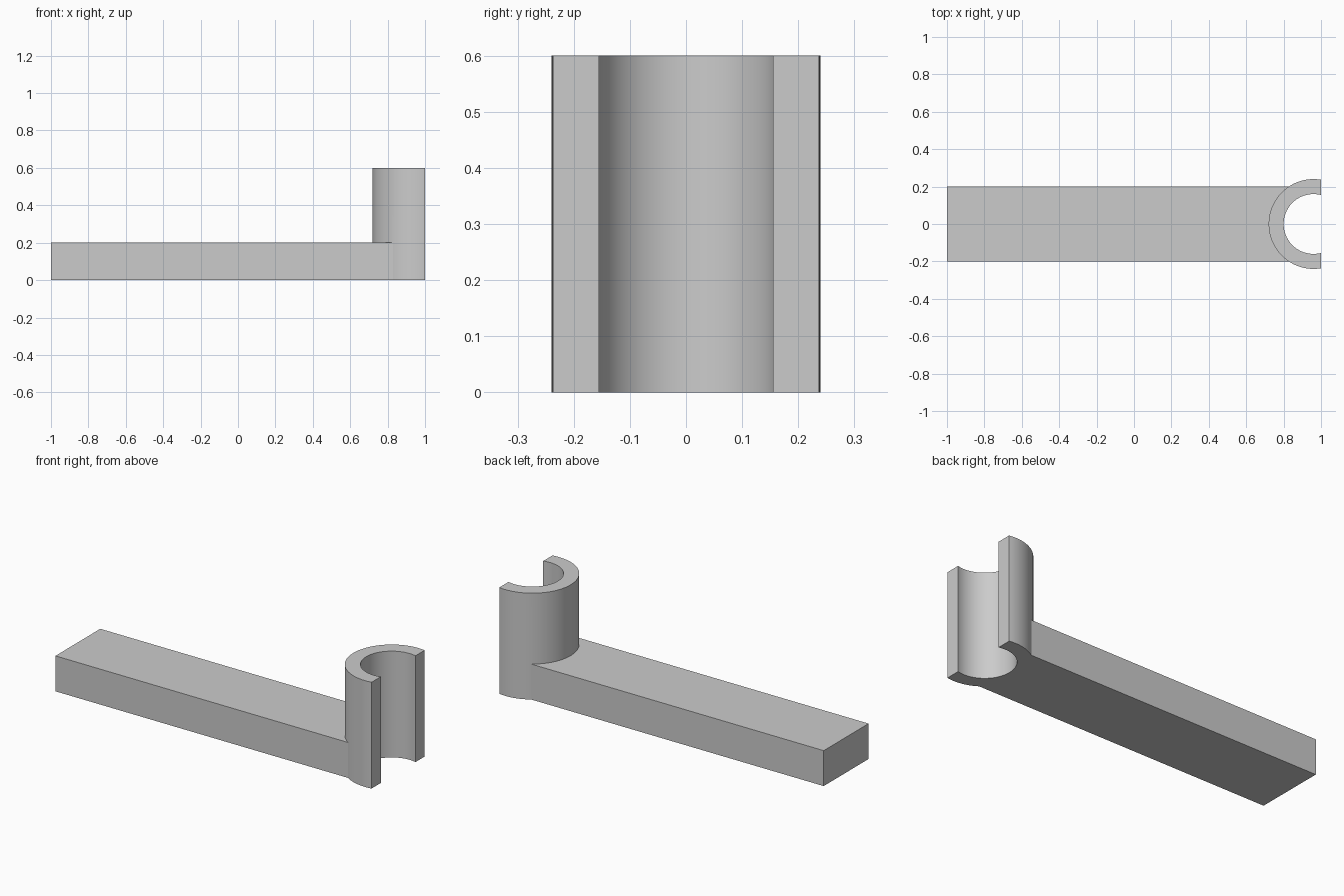
import bpy, bmesh
from math import cos, sin, radians, acos

default = bpy.data.objects.get("Cube")
if default:
    bpy.data.objects.remove(default, do_unlink=True)

CENTRE_X, OUTER, INNER = 0.96, 0.24, 0.16
STEPS = 64

grey = bpy.data.materials.new("plain grey")
grey.use_nodes = True
colour = (0.6, 0.6, 0.6, 1)
grey.diffuse_color = colour
grey.node_tree.nodes["Principled BSDF"].inputs["Base Color"].default_value = colour


def arc(radius, start, end):
    """Points on a circle round the clip axis, angles in radians."""
    angles = [start + (end - start) * i / STEPS for i in range(STEPS + 1)]
    return [(CENTRE_X + radius * cos(a), radius * sin(a)) for a in angles]


def prism(name, outline, height):
    """Extrude a flat outline upwards from the ground."""
    bm = bmesh.new()
    base = bm.faces.new([bm.verts.new((x, y, 0)) for x, y in outline])
    top = bmesh.ops.extrude_face_region(bm, geom=[base])["geom"]
    verts = [v for v in top if isinstance(v, bmesh.types.BMVert)]
    bmesh.ops.translate(bm, verts=verts, vec=(0, 0, height))
    bmesh.ops.recalc_face_normals(bm, faces=bm.faces)
    mesh = bpy.data.meshes.new(name)
    bm.to_mesh(mesh)
    bm.free()
    mesh.materials.append(grey)
    obj = bpy.data.objects.new(name, mesh)
    bpy.context.collection.objects.link(obj)
    return obj


# Open round clip, cut off flat at x = 1
mouth = 1 - CENTRE_X
a_out, a_in = acos(mouth / OUTER), acos(mouth / INNER)
full = radians(360)
clip_outline = arc(OUTER, a_out, full - a_out) + arc(INNER, full - a_in, a_in)
clip = prism("arm_with_clip", clip_outline, 0.6)

# Flat arm whose hollowed end sits inside the clip wall
arm_outline = [(-1, 0.2), (-1, -0.2)] + arc(0.2, radians(270), radians(90))
arm = prism("arm", arm_outline, 0.2)
arm.hide_render = True

# Join both into one solid
union = clip.modifiers.new("join arm", "BOOLEAN")
union.operation = "UNION"
union.solver = "EXACT"
union.object = arm
bpy.ops.object.select_all(action="DESELECT")
bpy.context.view_layer.objects.active = clip
clip.select_set(True)
bpy.ops.object.modifier_apply(modifier=union.name)
bpy.data.objects.remove(arm, do_unlink=True)
bpy.ops.object.shade_smooth_by_angle(angle=radians(20))
